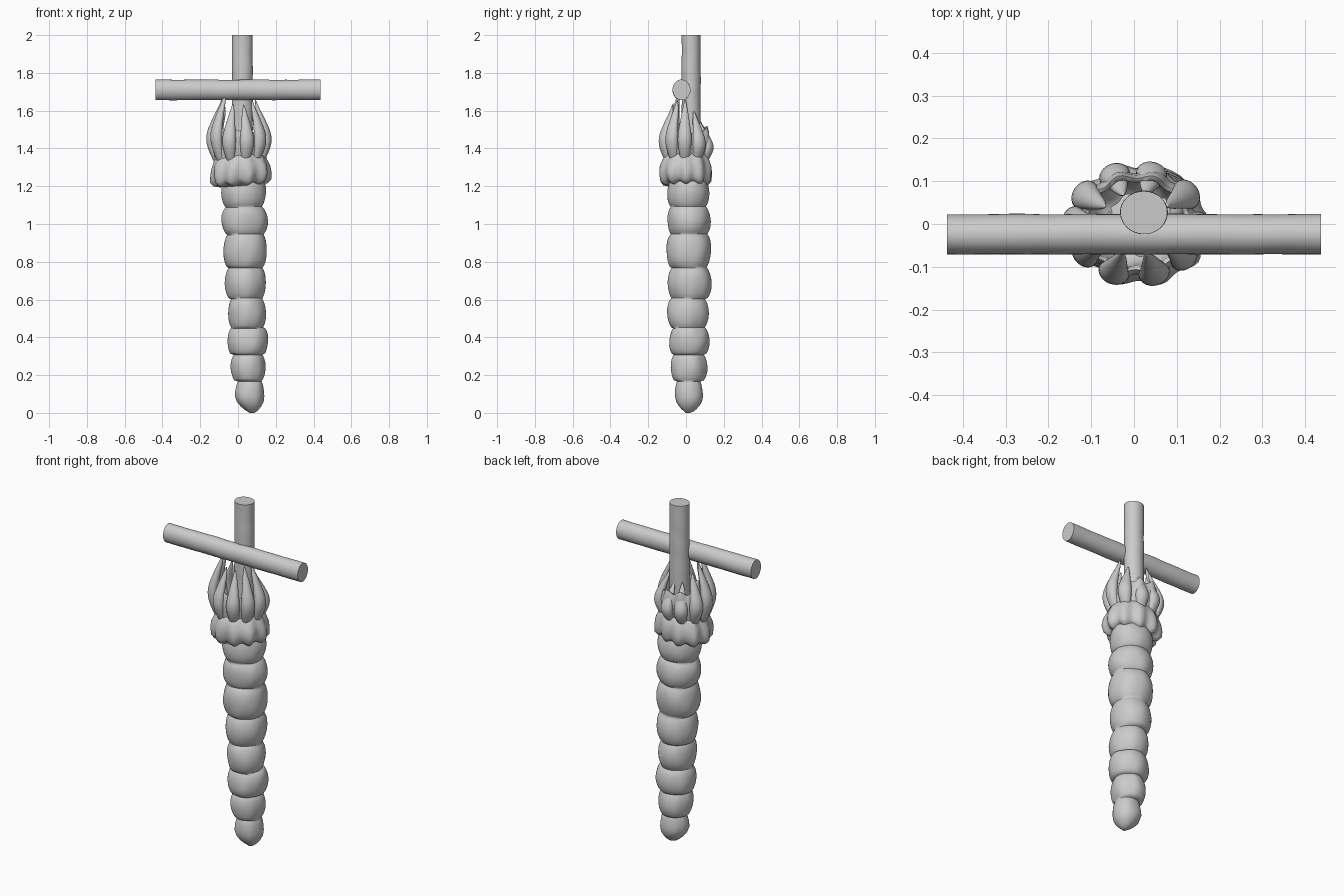
import bpy, bmesh, math, random
from mathutils import Vector, noise

if "Cube" in bpy.data.objects:
    bpy.data.objects.remove(bpy.data.objects["Cube"])

random.seed(4)


def skin(name, rings, subsurf=0, angle=50):
    """Skin a list of equal-length point rings into a closed smooth object."""
    bm = bmesh.new()
    loops = [[bm.verts.new(p) for p in ring] for ring in rings]
    n = len(loops[0])
    for a, b in zip(loops, loops[1:]):
        for i in range(n):
            j = (i + 1) % n
            bm.faces.new((a[i], a[j], b[j], b[i]))
    bm.faces.new(loops[0][::-1])
    bm.faces.new(loops[-1])
    bmesh.ops.recalc_face_normals(bm, faces=bm.faces)
    mesh = bpy.data.meshes.new(name)
    bm.to_mesh(mesh)
    bm.free()
    obj = bpy.data.objects.new(name, mesh)
    bpy.context.collection.objects.link(obj)
    if subsurf:
        obj.modifiers.new("smooth", 'SUBSURF').levels = subsurf
        obj.modifiers["smooth"].render_levels = subsurf
    bpy.ops.object.select_all(action='DESELECT')
    bpy.context.view_layer.objects.active = obj
    obj.select_set(True)
    bpy.ops.object.shade_smooth_by_angle(angle=math.radians(angle))
    return obj


def ellipse(cx, cy, z, rx, ry, n=48, lump=0.0, lobes=0, amp=0.0, droop=0.0):
    ring = []
    for i in range(n):
        a = 2 * math.pi * i / n
        c, s = math.cos(a), math.sin(a)
        k = 1 + lump * noise.noise(Vector((c * 1.6, s * 1.6, z * 9)))
        wave = math.cos(lobes * (a + math.pi / 2 - math.pi / 10 * 1)) if lobes else 0
        k += amp * wave
        ring.append((cx + rx * k * c, cy + ry * k * s, z - droop * (wave - c)))
    return ring


# segmented body: z bottom, z top, x min, x max, y min, y max
segments = [
    (0.005, 0.17, -0.015, 0.14, -0.06, 0.09),
    (0.17, 0.31, -0.037, 0.145, -0.08, 0.112),
    (0.31, 0.45, -0.058, 0.16, -0.09, 0.125),
    (0.45, 0.605, -0.055, 0.147, -0.10, 0.12),
    (0.605, 0.77, -0.07, 0.15, -0.095, 0.135),
    (0.77, 0.945, -0.08, 0.155, -0.105, 0.135),
    (0.945, 1.09, -0.087, 0.155, -0.10, 0.13),
    (1.09, 1.24, -0.09, 0.15, -0.10, 0.125),
]
rings = [ellipse(0.075, 0.01, 0.0, 0.012, 0.012)]
for k, (z0, z1, x0, x1, y0, y1) in enumerate(segments):
    cx, cy, rx, ry = (x0 + x1) / 2, (y0 + y1) / 2, (x1 - x0) / 2, (y1 - y0) / 2
    for t in (0.02, 0.08, 0.18, 0.32, 0.5, 0.68, 0.82, 0.92, 0.98):
        f = 0.78 + 0.22 * math.sin(math.pi * t) ** 0.6
        x = cx
        if k == 0 and t < 0.5:
            f = 0.25 + 0.75 * math.sin(math.pi * t) ** 0.8
            x = cx + 0.012 * (1 - 2 * t)
        rings.append(ellipse(x, cy, z0 + (z1 - z0) * t, rx * f, ry * f, lump=0.06))
skin("segmented_body", rings)

# lumpy collar under the claws
collar = [(1.21, .11, .10, 0), (1.215, .138, .122, .03), (1.235, .154, .135, .05),
          (1.27, .157, .138, .05), (1.31, .150, .134, .05), (1.34, .135, .122, .06),
          (1.36, .128, .112, .07), (1.38, .10, .09, .03)]
skin("collar", [ellipse(0.012, 0, z, rx, ry, 80, 0.08, 10, a, 0.008)
                for z, rx, ry, a in collar])

# fluted hollow cup, outer wall up then inner wall down
cup = [(1.32, .122, .105), (1.36, .132, .113), (1.40, .146, .122), (1.44, .148, .125),
       (1.48, .142, .120), (1.505, .132, .112), (1.50, .121, .102), (1.46, .12, .10),
       (1.40, .11, .092), (1.37, .07, .06)]
skin("fluted_cup", [ellipse(0.005, 0, z, rx, ry, 80, 0.03, 10, 0.05, -0.012 * (z > 1.46))
                    for z, rx, ry in cup], angle=70)

# ring of claws closing inward
tips = {-144: 1.70, -108: 1.64, -72: 1.635, -36: 1.66, 0: 1.66,
        36: 1.60, 72: 1.55, 108: 1.56, 144: 1.62, 180: 1.67}
reach = (0.80, 0.88, 0.97, 1.0, 0.97, 0.88, 0.78, 0.66, 0.60)
width = (0.018, 0.028, 0.036, 0.040, 0.036, 0.028, 0.021, 0.012, 0.003)
for k, (deg, top) in enumerate(tips.items()):
    a = math.radians(deg + random.uniform(-4, 4))
    out = Vector((math.cos(a), math.sin(a), 0))
    side = Vector((-out.y, out.x, 0))
    rings = []
    for i, (r, w) in enumerate(zip(reach, width)):
        z = 1.32 + (top - 1.32) * i / (len(reach) - 1)
        c = Vector((0.005 + 0.145 * r * out.x, 0.121 * r * out.y, z))
        rings.append([c + side * (w * math.cos(q)) + out * (w * 0.8 * math.sin(q))
                      for q in (2 * math.pi * j / 12 for j in range(12))])
    skin(f"claw_{k + 1}", rings, subsurf=1)


# slightly uneven wooden poles
def pole(name, start, end, u, v):
    start, end, u, v = map(Vector, (start, end, u, v))
    rings = []
    for i in range(25):
        c = start.lerp(end, i / 24)
        ring = []
        for j in range(32):
            q = 2 * math.pi * j / 32
            d = u * math.cos(q) + v * math.sin(q)
            k = 1 + 0.04 * noise.noise((c + d) * 14)
            ring.append(c + d * k)
        rings.append(ring)
    skin(name, rings)


pole("upright_pole", (0.023, 0.027, 1.38), (0.023, 0.027, 2.0), (0.055, 0, 0), (0, 0.05, 0))
pole("cross_pole", (-0.437, -0.024, 1.71), (0.437, -0.024, 1.71), (0, 0.047, 0), (0, 0, 0.054))
